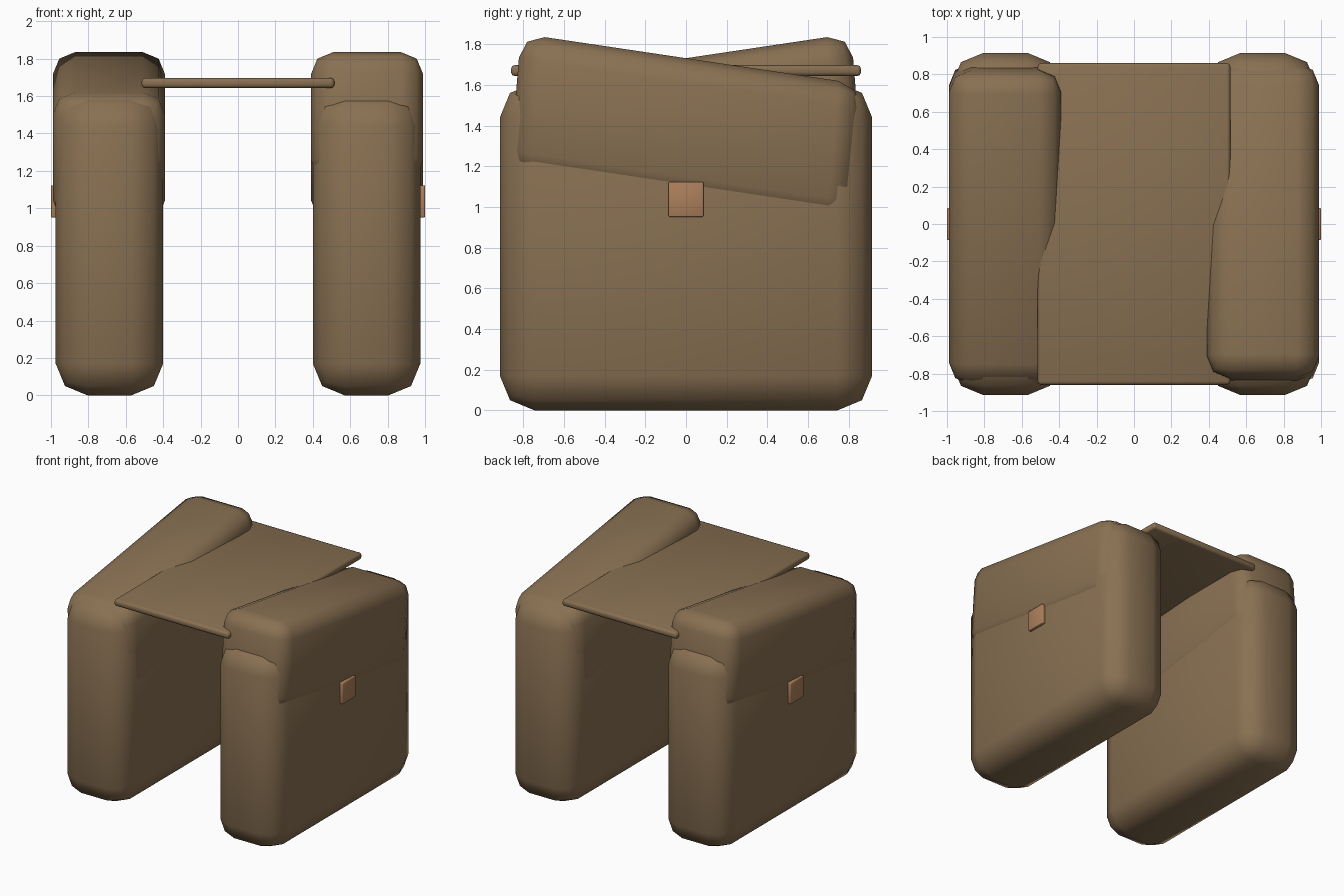
import bpy, bmesh, math
from mathutils import Matrix

if "Cube" in bpy.data.objects:
    bpy.data.objects.remove(bpy.data.objects["Cube"])


def material(name, rgb):
    m = bpy.data.materials.new(name)
    m.diffuse_color = (*rgb, 1)
    m.use_nodes = True
    m.node_tree.nodes["Principled BSDF"].inputs["Base Color"].default_value = m.diffuse_color
    return m


LEATHER = material("brown leather", (0.25, 0.163, 0.085))
CLASP = material("tan clasp", (0.42, 0.215, 0.105))


def rounded_box(name, size, centre, bevel, segments, mat, skew=None, turn=0.0):
    """Box with rounded edges, optionally tilted, then turned about the z axis."""
    bm = bmesh.new()
    bmesh.ops.create_cube(bm, size=1)
    bmesh.ops.scale(bm, vec=size, verts=bm.verts)
    bmesh.ops.bevel(bm, geom=bm.edges[:], offset=bevel, segments=segments,
                    profile=0.5, affect='EDGES')
    if skew:
        bm.transform(skew)
    bm.transform(Matrix.Rotation(turn, 4, 'Z') @ Matrix.Translation(centre))
    bmesh.ops.recalc_face_normals(bm, faces=bm.faces)
    for f in bm.faces:
        f.smooth = True
    me = bpy.data.meshes.new(name)
    bm.to_mesh(me)
    bm.free()
    me.materials.append(mat)
    ob = bpy.data.objects.new(name, me)
    bpy.context.collection.objects.link(ob)
    return ob


# Tilt of the flap: its length runs downhill, its ends lean slightly
TILT = Matrix(((1, 0, 0, 0), (0, 1, 0.081, 0), (0, -0.149, 1, 0), (0, 0, 0, 1)))

# The two bags are half-turn copies of each other
for side, turn in (("right", 0.0), ("left", math.pi)):
    # pouch
    rounded_box(side + "_bag", (0.575, 1.83, 1.61), (0.6875, 0, 0.805),
                0.17, 2, LEATHER, turn=turn)
    # tilted flap over the top
    rounded_box(side + "_flap", (0.60, 1.68, 0.694), (0.69, 0, 1.38),
                0.118, 2, LEATHER, TILT, turn)
    # clasp on the outer face
    rounded_box(side + "_clasp", (0.03, 0.172, 0.172), (0.985, 0, 1.037),
                0.006, 2, CLASP, turn=turn)

# Wide strap joining the bags
rounded_box("strap", (1.03, 1.72, 0.054), (0, 0, 1.67), 0.018, 2, LEATHER)
